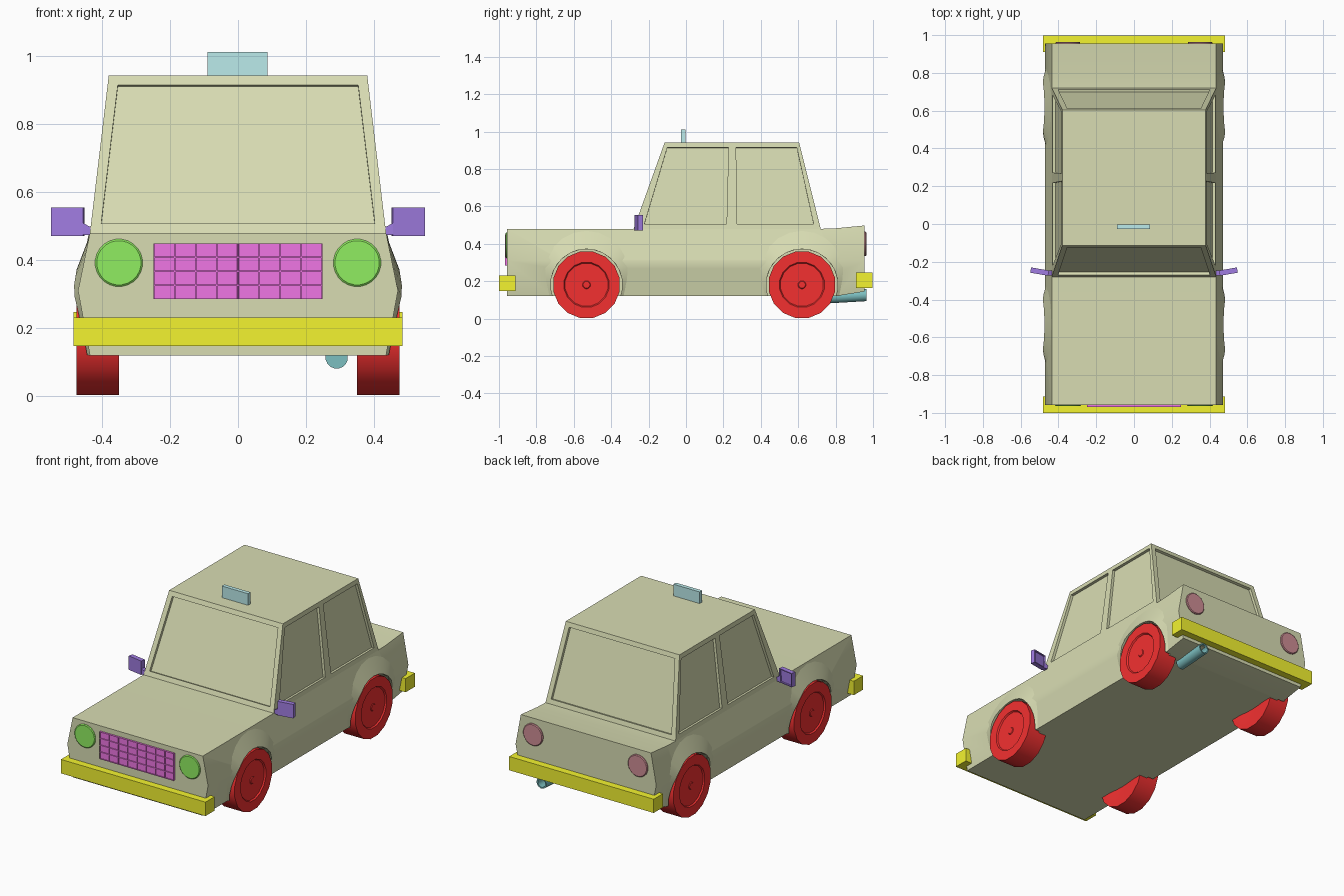
import bpy, bmesh, math
from mathutils import Vector, Matrix

if "Cube" in bpy.data.objects:
    bpy.data.objects.remove(bpy.data.objects["Cube"])

mats = {}
COL = dict(paint=(.69, .72, .45), red=(.9, .03, .03), yellow=(.9, .9, .03), green=(.28, .85, .12),
           magenta=(.87, .18, .78), violet=(.35, .2, .75), cyan=(.5, .83, .83),
           teal=(.2, .52, .53), rose=(.62, .27, .3))


def finish(name, bm, col=None, weld=True):
    """Turn a bmesh into a named, coloured, angle-smoothed object."""
    if weld:
        bmesh.ops.recalc_face_normals(bm, faces=bm.faces)
    me = bpy.data.meshes.new(name)
    bm.to_mesh(me)
    bm.free()
    ob = bpy.data.objects.new(name, me)
    bpy.context.collection.objects.link(ob)
    if col:
        if col not in mats:
            mats[col] = bpy.data.materials.new(col)
            mats[col].diffuse_color = (*COL[col], 1)
        me.materials.append(mats[col])
    for p in me.polygons:
        p.use_smooth = True
    me.set_sharp_from_angle(angle=math.radians(30))
    return ob


def loft(bm, rings):
    """Closed solid through rings of equal point count; returns the end caps."""
    vs = [[bm.verts.new(p) for p in r] for r in rings]
    n = len(vs[0])
    for a, b in zip(vs, vs[1:]):
        for i in range(n):
            bm.faces.new((a[i], a[(i + 1) % n], b[(i + 1) % n], b[i]))
    return bm.faces.new(vs[0][::-1]), bm.faces.new(vs[-1])


def box(bm, x, y, z):
    return loft(bm, [[(x[0], v, z[0]), (x[1], v, z[0]), (x[1], v, z[1]), (x[0], v, z[1])] for v in y])


def circle(c, u, v, r, n):
    return [Vector(c) + r * (math.cos(t) * Vector(u) + math.sin(t) * Vector(v))
            for t in (2 * math.pi * (i + .5) / n for i in range(n))]


def tube(bm, a, b, u, v, r, n):
    return loft(bm, [circle(a, u, v, r, n), circle(b, u, v, r, n)])


def cut(ob, cutter):
    """Boolean difference, applied; the cutter is removed."""
    cutter.hide_render = True
    m = ob.modifiers.new('cut', 'BOOLEAN')
    m.object, m.operation, m.solver = cutter, 'DIFFERENCE', 'EXACT'
    me = bpy.data.meshes.new_from_object(ob.evaluated_get(bpy.context.evaluated_depsgraph_get()))
    ob.modifiers.clear()
    ob.data = me
    bpy.data.objects.remove(cutter)
    for p in me.polygons:
        p.use_smooth = True
    me.set_sharp_from_angle(angle=math.radians(30))


Y, Z = (0, 1, 0), (0, 0, 1)
WHEELS = [('front', -.532), ('rear', .62)]
SIDES = [('right', 1), ('left', -1)]

# Lower body: lofted cross-sections with a crease along the flank
bm = bmesh.new()
loft(bm, [[(-.435, y, b), (.435, y, b), (.47, y, .31), (.435, y, t), (-.435, y, t), (-.47, y, .31)]
          for y, b, t in [(-.957, .12, .48), (.72, .12, .48), (.8, .12, .483), (.955, .145, .498)]])
body = finish('body', bm, 'paint')
bm = bmesh.new()
for _, y in WHEELS:
    for _, s in SIDES:
        tube(bm, (s * .4, y, .18), (s * .6, y, .18), Y, Z, .192, 20)
cut(body, finish('arch_cutter', bm))

# Cabin with recessed windows
def half_width(z): return .435 - .055 * (z - .48) / .46
def front_y(z): return -.28 + .165 * (z - .48) / .46
def rear_y(z): return .72 - .115 * (z - .48) / .46

bm = bmesh.new()
loft(bm, [[(-half_width(z), front_y(z), z), (half_width(z), front_y(z), z),
           (half_width(z), rear_y(z), z), (-half_width(z), rear_y(z), z)] for z in (.472, .942)])
cabin = finish('cabin', bm, 'paint')
lo, hi = .507, .915
panes = [[(sx * w, f(z), z) for sx, w, z in [(-1, .402, lo), (1, .402, lo), (1, .353, hi), (-1, .353, hi)]]
         for f in (front_y, rear_y)]
for _, s in SIDES:
    for y0, y1, y2, y3 in [(-.222, .217, .227, -.1), (.272, .682, .592, .268)]:
        panes.append([(s * half_width(z), y, z) for y, z in [(y0, lo), (y1, lo), (y2, hi), (y3, hi)]])
bm = bmesh.new()
for pane in panes:
    p = [Vector(q) for q in pane]
    n = (p[1] - p[0]).cross(p[3] - p[0]).normalized()
    if n.dot(Vector((0, .22, .7)) - p[0]) < 0:
        n = -n
    loft(bm, [[q - n * .04 for q in p], [q + n * .016 for q in p]])
cut(cabin, finish('window_cutter', bm))

# Flared wheel arches blending into the flanks
def flank(z): return .47 - .035 * ((z - .31) / .17 if z > .31 else (.31 - z) / .19)

for end, yc in WHEELS:
    for side, s in SIDES:
        bm = bmesh.new()
        rows = []
        for i in range(17):
            a = math.radians(-18 + 216 * i / 16)
            up = max(0, math.sin(a))
            row = []
            for r, kind in [(.192, 0), (.192, 1), (.21 + .085 * up, 2)]:
                z = min(max(.18 + r * math.sin(a), .12), .478)
                x = (.4, flank(z) + .008 + .009 * up, flank(z) - .001)[kind]
                row.append(bm.verts.new((s * x, yc + r * math.cos(a), z)))
            rows.append(row)
        for p, q in zip(rows, rows[1:]):
            for k in (0, 1):
                f = (p[k], p[k + 1], q[k + 1], q[k])
                bm.faces.new(f if s < 0 else f[::-1])
        bm.normal_update()
        if sum(f.normal.x * s for f in bm.faces) < 0:
            bmesh.ops.reverse_faces(bm, faces=bm.faces)
        finish(f'{end}_{side}_arch', bm, 'paint', weld=False)

# Wheels: shallow dished disc with a small hub
for end, y in WHEELS:
    for side, s in SIDES:
        bm = bmesh.new()
        prof = [(.36, .05), (.35, .12), (.35, .181), (.475, .181), (.475, .122),
                (.467, .116), (.467, .022), (.471, .018)]
        loft(bm, [circle((s * x, y, .181), Y, Z, r, 16) for x, r in prof])
        finish(f'{end}_{side}_wheel', bm, 'red')

# Bumpers
for name, y, z in [('front_bumper', (-1, -.912), (.147, .231)), ('rear_bumper', (.91, .998), (.165, .248))]:
    bm = bmesh.new()
    box(bm, (-.483, .483), y, z)
    finish(name, bm, 'yellow')

# Lamps, slightly domed at the edge
for name, y, d, z, r, col in [('headlight', -.95, -1, .392, .07, 'green'), ('tail_light', .95, 1, .4, .066, 'rose')]:
    for side, s in SIDES:
        bm = bmesh.new()
        loft(bm, [circle((s * .35, y + d * o, z), (1, 0, 0), Z, r * k, 24)
                  for o, k in [(0, 1), (.01, 1), (.014, .93)]])
        finish(f'{side}_{name}', bm, col)

# Grille: frame with an 8 x 4 field of recessed cells
bm = bmesh.new()
bmesh.ops.create_grid(bm, x_segments=8, y_segments=4, size=1)
bm.transform(Matrix.Translation((0, -.969, .367)) @ Matrix.Rotation(math.pi / 2, 4, 'X')
             @ Matrix.Diagonal((.248, .082, 1, 1)))
cells = bm.faces[:]
rim = [e for e in bm.edges if e.is_boundary]
ext = bmesh.ops.extrude_edge_only(bm, edges=rim)['geom']
for v in ext:
    if isinstance(v, bmesh.types.BMVert):
        v.co.y = -.95
bmesh.ops.inset_individual(bm, faces=cells, thickness=.003, depth=0)
bmesh.ops.inset_individual(bm, faces=cells, thickness=.0005, depth=-.006)
finish('grille', bm, 'magenta')

# Door mirrors: angled housing with recessed glass, on a short arm
for side, s in SIDES:
    bm = bmesh.new()
    glass = box(bm, (-.048, .048), (-.014, .014), (-.042, .042))[1]
    bmesh.ops.recalc_face_normals(bm, faces=bm.faces)
    bmesh.ops.inset_region(bm, faces=[glass], thickness=.008)
    bmesh.ops.inset_region(bm, faces=[glass], thickness=.001, depth=-.008)
    bm.transform(Matrix.Translation((s * .5, -.252, .513)) @ Matrix.Rotation(s * math.radians(10), 4, 'Z'))
    loft(bm, [[(s * x, y, z) for y, z in ((-.272, b), (-.246, b), (-.246, t), (-.272, t))]
              for x, b, t in [(.425, .472, .492), (.46, .475, .512)]])
    finish(f'{side}_mirror', bm, 'violet')

# Roof sign
bm = bmesh.new()
box(bm, (-.089, .086), (-.027, -.003), (.938, 1.012))
finish('roof_sign', bm, 'cyan')

# Exhaust pipe with a hollow end
bm = bmesh.new()
loft(bm, [circle((.29, y, z), (1, 0, 0), Z, r, 16)
          for y, z, r in [(.76, .114, .033), (.965, .126, .033), (.965, .126, .025), (.9, .122, .025)]])
finish('exhaust_pipe', bm, 'teal')

for m in bpy.data.materials:
    if m.users and not m.is_grease_pencil:
        m.use_nodes = True
        m.node_tree.nodes["Principled BSDF"].inputs["Base Color"].default_value = m.diffuse_color
